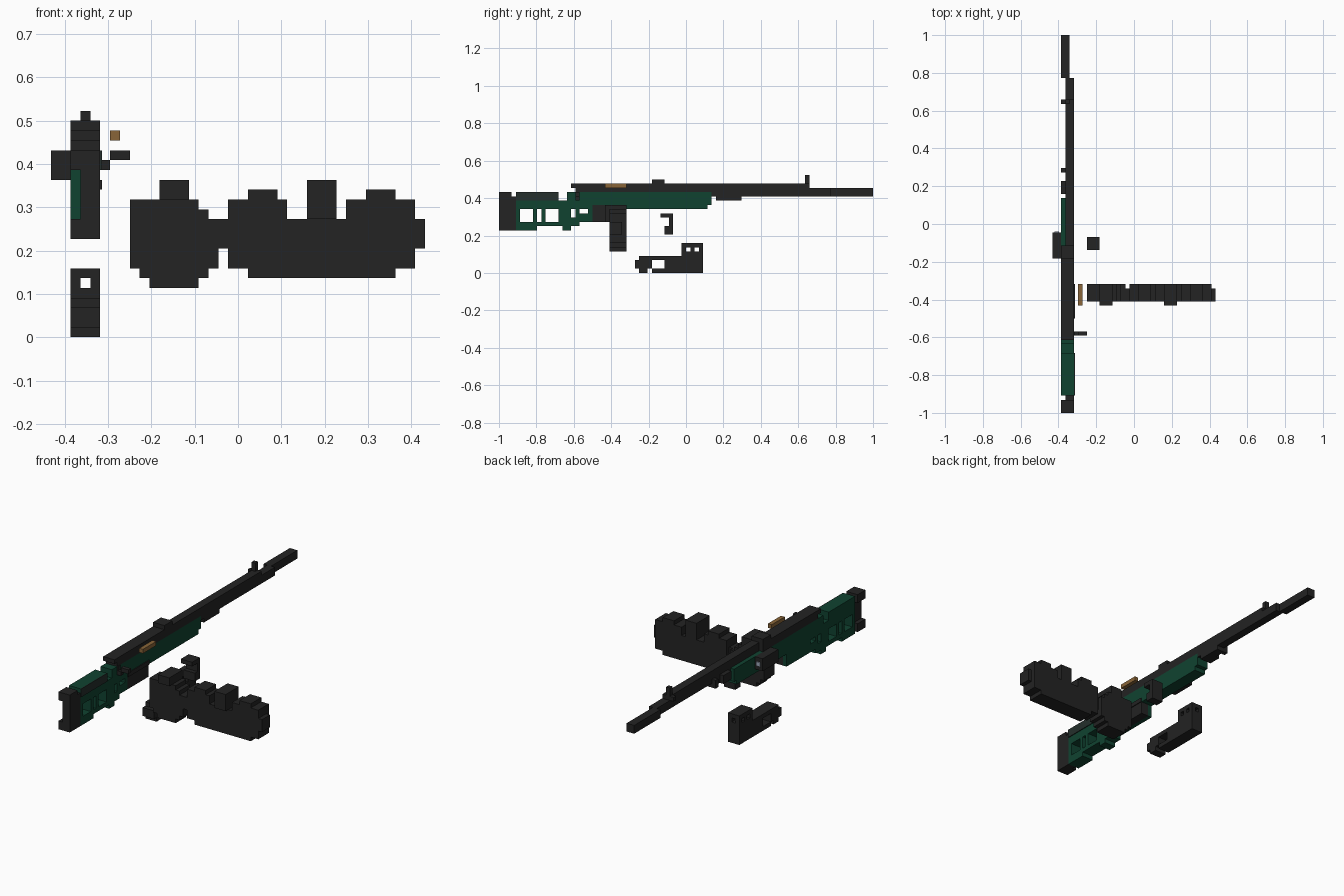
import bpy
import bmesh

cube = bpy.data.objects.get("Cube")
if cube:
    bpy.data.objects.remove(cube, do_unlink=True)

U = 1 / 44                      # size of one block
ORIGIN = (19, 44, 0)            # block index of the world origin


def material(name, r, g, b):
    m = bpy.data.materials.new(name)
    m.use_nodes = True
    m.diffuse_color = (r, g, b, 1)
    m.node_tree.nodes["Principled BSDF"].inputs["Base Color"].default_value = (r, g, b, 1)
    return m


BLACK = material("matte black", 0.017, 0.017, 0.017)
GREEN = material("dark green", 0.005, 0.055, 0.03)
SLATE = material("slate", 0.018, 0.028, 0.025)
BRASS = material("brass", 0.25, 0.13, 0.04)
SILVER = material("pale silver", 0.35, 0.4, 0.5)


def box(name, mat, xs, ys, zs):
    """Box spanning block index ranges along each axis."""
    bm = bmesh.new()
    bmesh.ops.create_cube(bm, size=1)
    for v in bm.verts:
        for axis, span in enumerate((xs, ys, zs)):
            v.co[axis] = (span[v.co[axis] > 0] - ORIGIN[axis]) * U
    mesh = bpy.data.meshes.new(name)
    bm.to_mesh(mesh)
    bm.free()
    mesh.materials.append(mat)
    obj = bpy.data.objects.new(name, mesh)
    bpy.context.collection.objects.link(obj)
    return obj


# Widths shared by the rifle parts
FULL, LEFT, RIGHT, MIDDLE, OUTER = (2, 5), (3, 5), (2, 3), (3, 4), (4, 5)

# Butt pad
box("butt_pad_top", BLACK, FULL, (0, 3), (17, 19))
box("butt_pad_waist", BLACK, LEFT, (0, 3), (12, 17))
box("butt_pad_foot", BLACK, FULL, (0, 3), (10, 12))
box("butt_pad_mount", BLACK, LEFT, (3, 4), (10, 18))

# Skeleton stock
box("stock_cheek_rest", GREEN, FULL, (4, 14), (17, 19))
box("stock_cheek_panel", SLATE, (5, 5.2), (4, 14), (17, 19))
box("stock_top_bar", GREEN, FULL, (4, 19), (15, 17))
box("stock_heel", GREEN, FULL, (4, 9), (10, 12))
box("stock_bottom_bar", GREEN, FULL, (9, 15), (11, 12))
box("stock_grip_foot", GREEN, FULL, (15, 17), (10, 12))
box("stock_grip_front", GREEN, FULL, (17, 19), (11, 13))
box("stock_guard", GREEN, FULL, (19, 22), (12, 14))
box("stock_guard_post", GREEN, FULL, (18, 19), (13, 15))
box("stock_guard_front", GREEN, FULL, (21, 22), (14, 15))
for span in ((4, 5), (8, 9), (10, 11), (14, 17)):
    box("stock_post", GREEN, FULL, span, (12, 15))
box("stock_shoulder", GREEN, FULL, (16, 19), (17, 19))

# Fore-end and magazine well
box("fore_end", GREEN, FULL, (19, 49), (15, 19))
box("fore_end_tip", GREEN, FULL, (49, 50), (16, 19))
box("magazine_well", BLACK, LEFT, (22, 30), (12, 15))
box("magazine_well_side", GREEN, RIGHT, (22, 30), (12, 15))
box("magazine_well_panel", BLACK, (5, 5.2), (22, 30), (15, 16))

# Receiver, barrel and sights
box("receiver", BLACK, FULL, (18, 39), (19, 20))
box("receiver_top", BLACK, FULL, (17, 39), (20, 21))
box("barrel", BLACK, LEFT, (39, 78), (19, 20))
box("barrel_underside", BLACK, LEFT, (50, 78), (18, 19))
box("barrel_rib", BLACK, LEFT, (39, 73), (20, 21))
box("muzzle", BLACK, (2, 4), (78, 88), (18, 20))
box("rear_sight", BLACK, FULL, (36, 39), (21, 22))
box("front_sight", BLACK, MIDDLE, (72, 73), (21, 23))
box("front_sight_base", BLACK, RIGHT, (72, 73), (20, 21))
box("barrel_lug", BLACK, LEFT, (51, 57), (17, 18))
for span in ((51, 54), (56, 57)):
    box("barrel_lug_tab", BLACK, RIGHT, span, (17, 19))

# Bolt handle
box("bolt_base", BLACK, (5, 5.2), (18, 19), (17, 19))
box("bolt_arm", BLACK, (5, 6), (18, 19), (17, 18))
box("bolt_knob", BLACK, (6, 8), (18, 19), (18, 19))

# Side light with its lens
box("side_light", BLACK, (0, 2), (36, 42), (16, 19))
box("side_light_lens", SILVER, (0.5, 1.5), (42, 42.3), (17, 18))

# Loose cartridge
box("cartridge", BRASS, (6, 7), (25, 30), (20, 21))

# Drum pack, small drum
DEPTH, THIN, TOWER = (26, 30), (26, 29), (25, 30)
box("small_drum_body", BLACK, (8, 17), DEPTH, (7, 12))
box("small_drum_upper", BLACK, (8, 16), DEPTH, (12, 13))
box("small_drum_top", BLACK, (8, 15), DEPTH, (13, 14))
box("small_drum_lower", BLACK, (9, 16), DEPTH, (6, 7))
box("small_drum_bottom", BLACK, (10, 15), DEPTH, (5, 6))
box("small_drum_tower", BLACK, (11, 14), TOWER, (14, 16))
box("drum_bridge", BLACK, (17, 18), THIN, (9, 12))

# Drum pack, long drum
box("long_drum_body", BLACK, (18, 37), DEPTH, (7, 12))
box("long_drum_end", BLACK, (37, 38), THIN, (9, 12))
box("long_drum_bottom", BLACK, (20, 35), DEPTH, (6, 7))
box("long_drum_inner_hump", BLACK, (18, 24), DEPTH, (12, 14))
box("long_drum_inner_cap", BLACK, (20, 23), DEPTH, (14, 15))
box("long_drum_tower", BLACK, (26, 29), TOWER, (12, 16))
box("long_drum_outer_hump", BLACK, (30, 37), DEPTH, (12, 14))
box("long_drum_outer_cap", BLACK, (32, 35), DEPTH, (14, 15))

# Loose trigger piece
box("trigger_plate", BLACK, (8, 11), (38, 41), (13, 14))
box("trigger_stem", BLACK, (8, 11), (40, 41), (11, 13))
box("trigger_tip", BLACK, (8, 11), (39, 41), (9, 11))

# Loose mount: pierced head and slotted tail
box("mount_head_base", BLACK, FULL, (43, 48), (0, 5))
box("mount_head_top", BLACK, FULL, (43, 48), (6, 7))
for side in (RIGHT, OUTER):
    for start in (43, 45, 47):
        box("mount_head_post", BLACK, side, (start, start + 1), (5, 6))
box("mount_tail_block", BLACK, FULL, (39, 43), (0, 4))
box("mount_tail_top", BLACK, FULL, (36, 39), (3, 4))
box("mount_tail_bottom", BLACK, FULL, (36, 39), (0, 1))
box("mount_tail_rear", BLACK, FULL, (33, 36), (1, 4))
box("mount_tail_foot", BLACK, FULL, (33, 35), (0, 1))
box("mount_tail_tip", BLACK, FULL, (32, 33), (1, 3))
